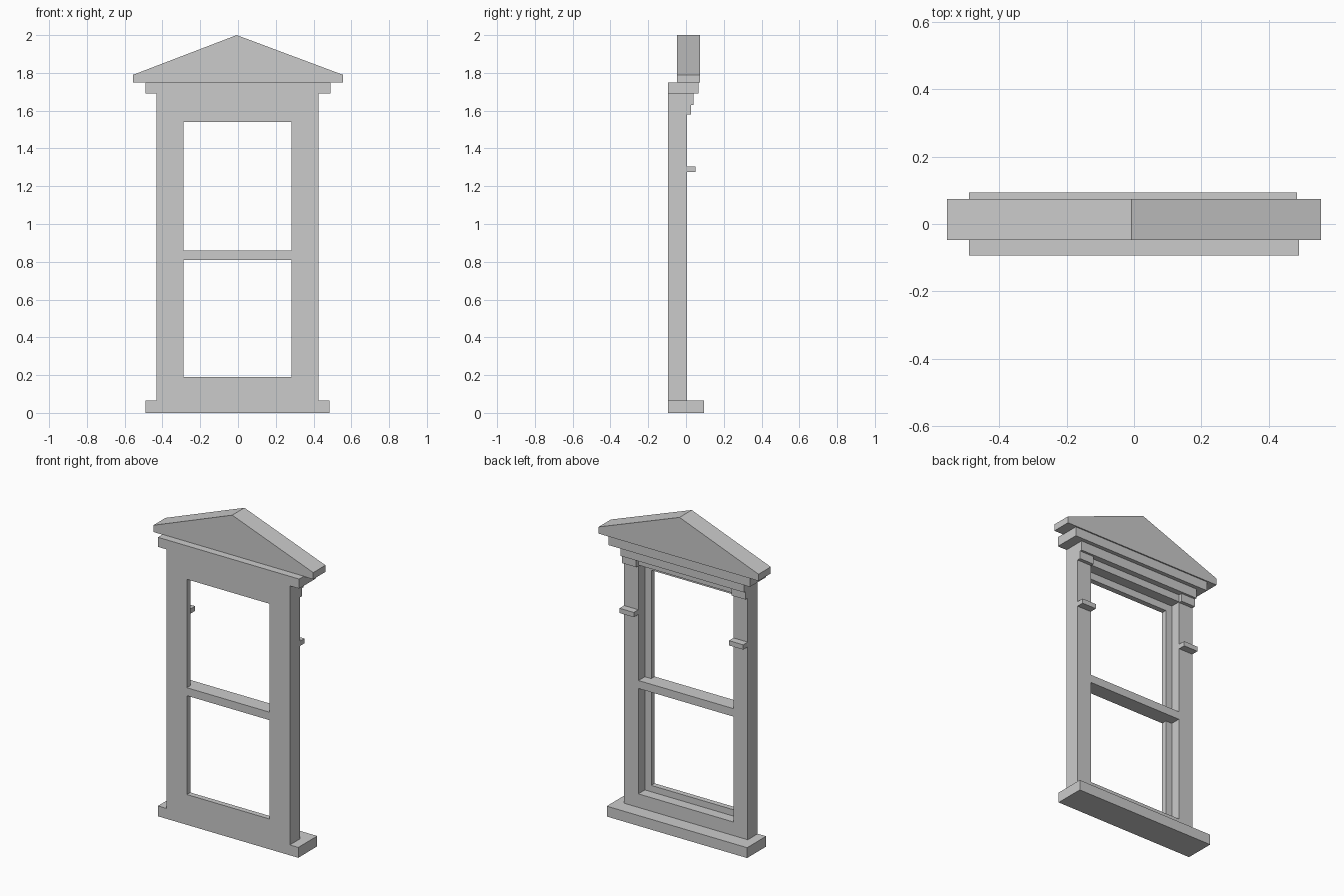
import bpy

if "Cube" in bpy.data.objects:
    bpy.data.objects.remove(bpy.data.objects["Cube"])

CX = -0.003        # the window body sits a hair left of centre
FRONT = -0.094     # shared flat front plane
BACK = 0.005       # rear plane of the jambs


def prism(name, profile, y0, y1):
    """Extrude an (x, z) outline from y0 to y1."""
    n = len(profile)
    verts = [(x, y, z) for y in (y0, y1) for x, z in profile]
    faces = [tuple(range(n)), tuple(range(2 * n - 1, n - 1, -1))]
    faces += [(i, i + n, (i + 1) % n + n, (i + 1) % n) for i in range(n)]
    mesh = bpy.data.meshes.new(name)
    mesh.from_pydata(verts, [], faces)
    mesh.validate()
    obj = bpy.data.objects.new(name, mesh)
    bpy.context.collection.objects.link(obj)
    return obj


def box(name, x0, x1, y0, y1, z0, z1):
    return prism(name, [(x0, z0), (x1, z0), (x1, z1), (x0, z1)], y0, y1)


def ring(name, outer, inner, y0, y1):
    """Rectangular frame; outer and inner are (half_width, z0, z1)."""
    loops = []
    for y in (y0, y1):
        for w, a, b in (outer, inner):
            loops.append([(CX - w, y, a), (CX + w, y, a), (CX + w, y, b), (CX - w, y, b)])
    verts = [v for loop in loops for v in loop]
    faces = []
    for i in range(4):
        j = (i + 1) % 4
        faces += [(i, j, j + 4, i + 4), (i + 8, i + 12, j + 12, j + 8),
                  (i, i + 8, j + 8, j), (i + 4, j + 4, j + 12, i + 12)]
    mesh = bpy.data.meshes.new(name)
    mesh.from_pydata(verts, [], faces)
    obj = bpy.data.objects.new(name, mesh)
    bpy.context.collection.objects.link(obj)
    return obj


# Sill and cornice slabs
box("sill", CX - 0.487, CX + 0.487, FRONT, 0.094, 0.0, 0.065)
box("cornice", -0.49, 0.49, FRONT, 0.066, 1.69, 1.75)

# Stepped casing: narrow opening in front, wider rebate behind
ring("sash_frame", (0.429, 0.065, 1.69), (0.286, 0.19, 1.54), FRONT, -0.06)
ring("outer_casing", (0.429, 0.065, 1.69), (0.33, 0.15, 1.585), -0.06, BACK)

# Meeting rail across the opening
box("meeting_rail", CX - 0.33, CX + 0.33, FRONT, BACK - 0.002, 0.81, 0.86)

# Moulding below the cornice, with a capital and a small band on each jamb
box("frieze_moulding", CX - 0.429, CX + 0.429, BACK, 0.041, 1.63, 1.69)
for side, s in (("left", -1), ("right", 1)):
    a, b = sorted((CX + s * 0.33, CX + s * 0.429))
    box(side + "_capital", a, b, BACK, 0.027, 1.58, 1.63)
    box(side + "_jamb_band", a, b, BACK, 0.05, 1.275, 1.305)

# Gabled pediment
prism("pediment", [(-0.555, 1.748), (0.555, 1.748), (0.555, 1.79),
                   (-0.007, 2.0), (-0.555, 1.79)], -0.047, 0.074)
